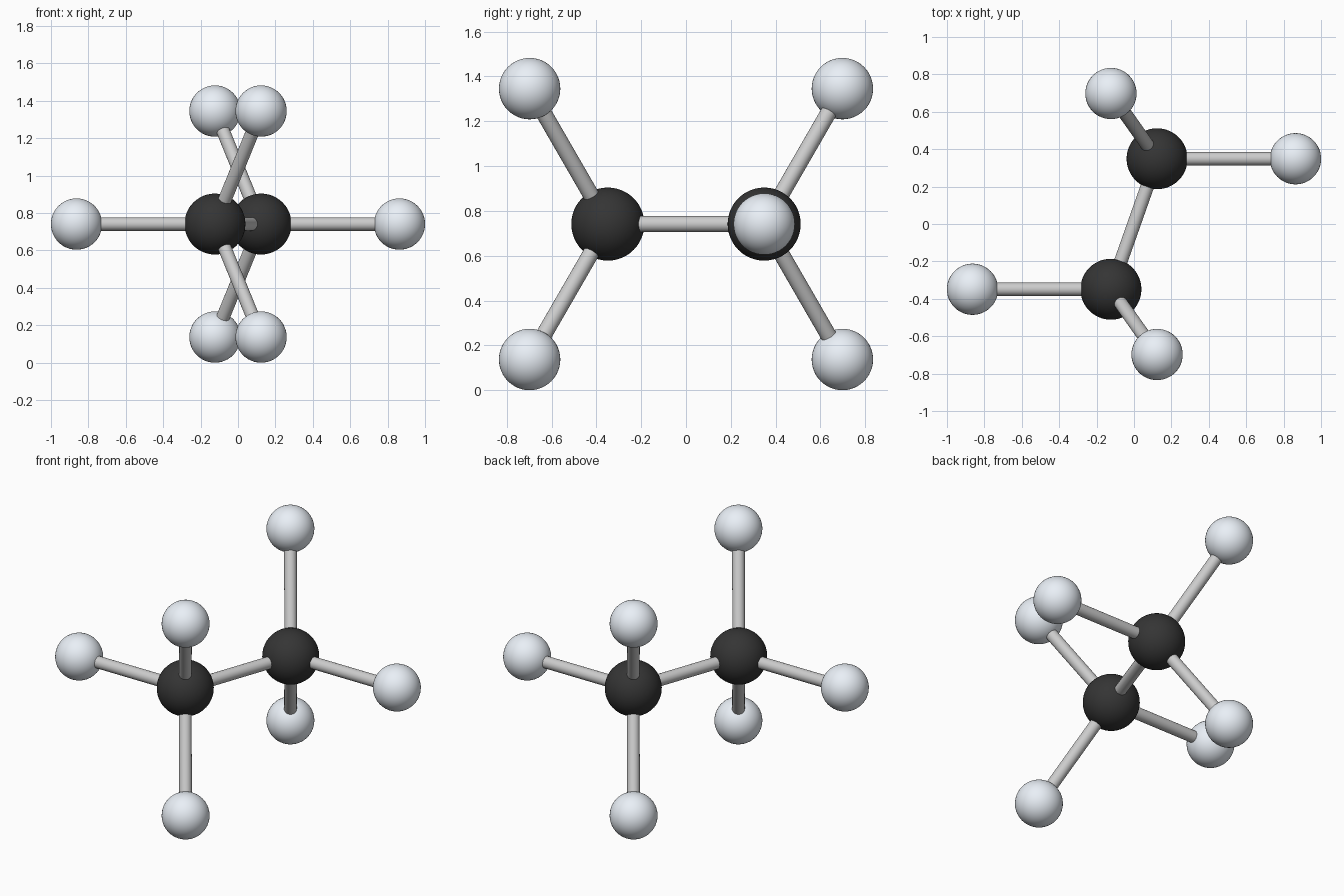
import bpy
from math import sqrt
from mathutils import Vector

if "Cube" in bpy.data.objects:
    bpy.data.objects.remove(bpy.data.objects["Cube"])

BOND = 0.74          # centre-to-centre bond length
R_DARK, R_LIGHT, R_ROD = 0.163, 0.137, 0.036
MID = Vector((0, 0, BOND * sqrt(2 / 3) + R_LIGHT))


def material(name, color):
    m = bpy.data.materials.new(name)
    m.diffuse_color = (*color, 1)
    m.use_nodes = True
    m.node_tree.nodes["Principled BSDF"].inputs["Base Color"].default_value = m.diffuse_color
    return m


dark = material("dark", (0.035, 0.035, 0.035))
light = material("pale", (0.82, 0.87, 0.93))


def ball(name, pos, radius, mat):
    bpy.ops.mesh.primitive_uv_sphere_add(segments=48, ring_count=24, radius=radius, location=pos)
    ob = bpy.context.object
    ob.name = name
    ob.data.materials.append(mat)
    bpy.ops.object.shade_smooth()


def rod(name, a, b):
    d = b - a
    bpy.ops.mesh.primitive_cylinder_add(vertices=32, radius=R_ROD, depth=d.length, location=(a + b) / 2)
    ob = bpy.context.object
    ob.name = name
    ob.rotation_mode = 'QUATERNION'
    ob.rotation_quaternion = d.to_track_quat('Z', 'Y')
    bpy.ops.object.shade_smooth_by_angle()


# Tetrahedral directions away from the back carbon
half = Vector((1 / 6, sqrt(2) / 3, 0)) * BOND
arms = [Vector((1, 0, 0)),
        Vector((-1 / 3, sqrt(2) / 3, sqrt(2 / 3))),
        Vector((-1 / 3, sqrt(2) / 3, -sqrt(2 / 3)))]

# Two point-symmetric halves: carbon with three hydrogens
for label, s in (("back", 1), ("front", -1)):
    c = MID + half * s
    ball(f"carbon_{label}", c, R_DARK, dark)
    for i, arm in enumerate(arms, 1):
        h = c + arm * (BOND * s)
        ball(f"hydrogen_{label}_{i}", h, R_LIGHT, light)
        rod(f"bond_{label}_{i}", c, h)

# Central bond
rod("bond_centre", MID - half, MID + half)
